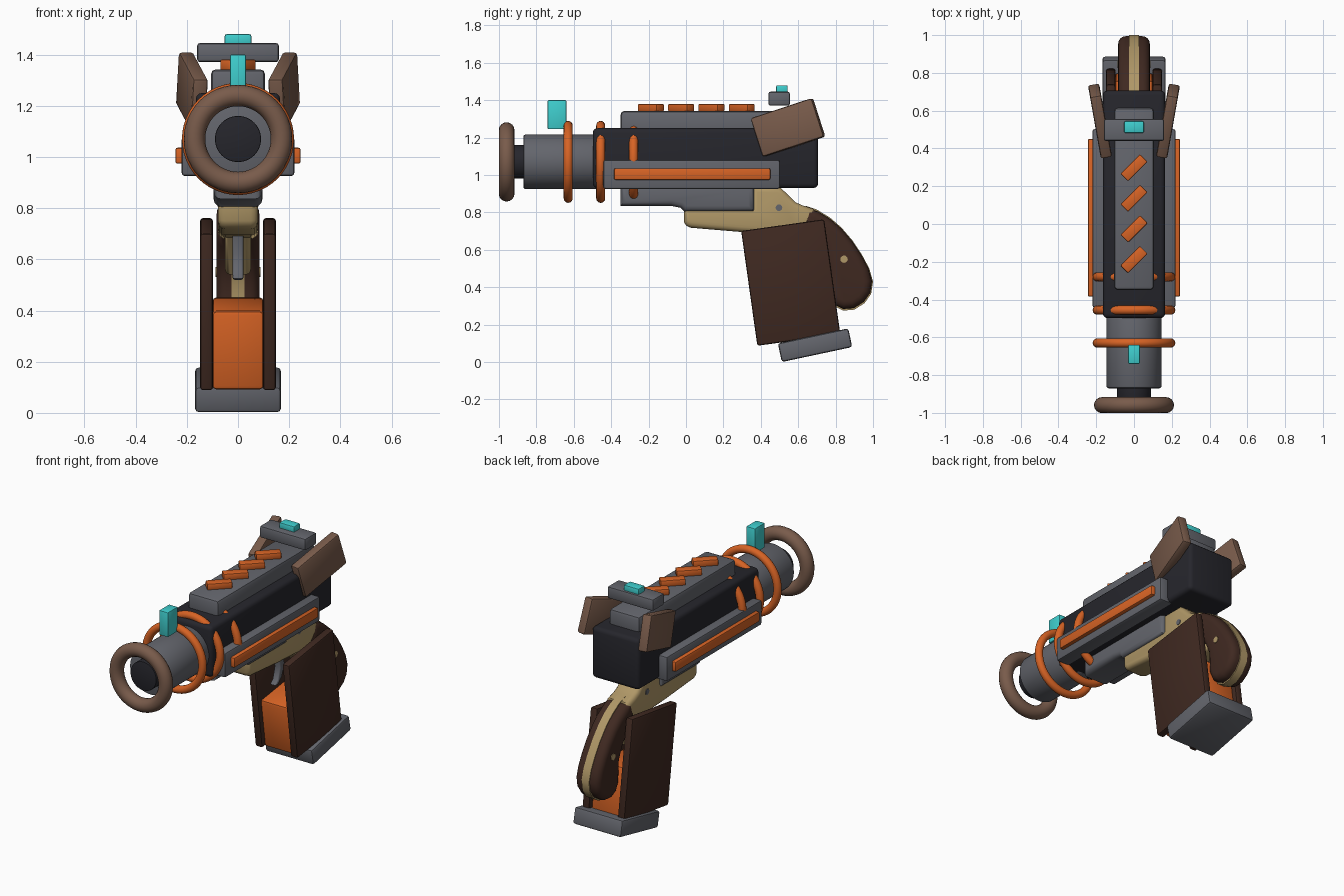
import bpy, bmesh, math
from mathutils import Matrix, Vector, Euler

if "Cube" in bpy.data.objects:
    bpy.data.objects.remove(bpy.data.objects["Cube"])


def material(name, rgb):
    m = bpy.data.materials.new(name)
    m.diffuse_color = (*rgb, 1)
    m.use_nodes = True
    m.node_tree.nodes["Principled BSDF"].inputs["Base Color"].default_value = m.diffuse_color
    return m


GREY = material("steel grey", (0.125, 0.13, 0.15))
DARK = material("near black", (0.019, 0.019, 0.025))
ORANGE = material("orange", (0.68, 0.125, 0.018))
BROWN = material("mid brown", (0.19, 0.105, 0.07))
WOOD = material("dark wood", (0.05, 0.022, 0.015))
TAN = material("tan", (0.43, 0.31, 0.135))
CYAN = material("cyan", (0.05, 0.62, 0.62))


def finish(bm, name, mat):
    bmesh.ops.recalc_face_normals(bm, faces=bm.faces[:])
    me = bpy.data.meshes.new(name)
    bm.to_mesh(me)
    bm.free()
    ob = bpy.data.objects.new(name, me)
    bpy.context.collection.objects.link(ob)
    me.materials.append(mat)
    bpy.ops.object.select_all(action='DESELECT')
    ob.select_set(True)
    bpy.context.view_layer.objects.active = ob
    bpy.ops.object.shade_smooth_by_angle(angle=math.radians(40))
    return ob


def box(name, mat, center, size, rot=(0, 0, 0), bevel=0.012, seg=2):
    bm = bmesh.new()
    bmesh.ops.create_cube(bm, size=1)
    bmesh.ops.scale(bm, vec=size, verts=bm.verts[:])
    if bevel:
        bmesh.ops.bevel(bm, geom=bm.edges[:], offset=bevel, segments=seg,
                        profile=0.5, affect='EDGES')
    r = Euler([math.radians(a) for a in rot]).to_matrix().to_4x4()
    bm.transform(Matrix.Translation(center) @ r)
    return finish(bm, name, mat)


def cylinder(name, mat, center, radius, length, axis='Y', bevel=0.01, seg=48):
    bm = bmesh.new()
    bmesh.ops.create_cone(bm, cap_ends=True, segments=seg, radius1=radius,
                          radius2=radius, depth=length)
    rims = [e for e in bm.edges if abs(e.verts[0].co.z - e.verts[1].co.z) < 1e-5]
    if bevel:
        bmesh.ops.bevel(bm, geom=rims, offset=bevel, segments=2,
                        profile=0.5, affect='EDGES')
    r = Matrix.Rotation(math.pi / 2, 4, 'X' if axis == 'Y' else 'Y')
    bm.transform(Matrix.Translation(center) @ r)
    return finish(bm, name, mat)


def ring(name, mat, y, major, minor):
    bpy.ops.mesh.primitive_torus_add(location=(0, y, 1.07), rotation=(math.pi / 2, 0, 0),
                                     major_radius=major, minor_radius=minor,
                                     major_segments=48, minor_segments=16)
    ob = bpy.context.object
    ob.name = name
    ob.data.materials.append(mat)
    bpy.ops.object.shade_smooth_by_angle(angle=math.radians(40))


def profile(name, mat, pts, half, bevel=0.0, seg=3):
    """Extrude a (y, z) outline across x and round its two rims."""
    bm = bmesh.new()
    f = bm.faces.new([bm.verts.new((-half, y, z)) for y, z in pts])
    ext = bmesh.ops.extrude_face_region(bm, geom=[f], use_keep_orig=True)
    bmesh.ops.translate(bm, vec=(2 * half, 0, 0),
                        verts=[v for v in ext['geom'] if isinstance(v, bmesh.types.BMVert)])
    bmesh.ops.recalc_face_normals(bm, faces=bm.faces[:])
    if bevel:
        rims = [e for e in bm.edges if abs(e.verts[0].co.x - e.verts[1].co.x) < 1e-5]
        bmesh.ops.bevel(bm, geom=rims, offset=bevel, segments=seg,
                        profile=0.5, affect='EDGES')
    return finish(bm, name, mat)


# Barrel, muzzle and rings
cylinder("muzzle_core", DARK, (0, -0.85, 1.07), 0.09, 0.18, bevel=0.004)
cylinder("barrel", GREY, (0, -0.66, 1.07), 0.146, 0.42, bevel=0.012)
ring("muzzle_ring", BROWN, -0.959, 0.17, 0.042)
for i, y in enumerate((-0.63, -0.456, -0.28)):
    ring(f"barrel_ring_{i + 1}", ORANGE, y, 0.195, 0.024)

# Main body and top rail
box("body", DARK, (0, 0.104, 1.09), (0.33, 1.205, 0.32), bevel=0.025, seg=3)
box("top_rail", GREY, (0, 0.133, 1.27), (0.212, 0.965, 0.145), bevel=0.02)
for i in range(4):
    box(f"top_slat_{i + 1}", ORANGE, (0, -0.188 + 0.162 * i, 1.36), (0.146, 0.057, 0.04),
        rot=(0, 0, 45), bevel=0.006)

# Side rails, strips and rear ears
for s, side in ((1, "right"), (-1, "left")):
    box(f"side_rail_{side}", GREY, (s * 0.175, 0.03, 1.003), (0.09, 0.945, 0.155))
    box(f"side_strip_{side}", ORANGE, (s * 0.222, 0.033, 1.005), (0.045, 0.835, 0.062), bevel=0.008)
    box(f"rear_ear_{side}", BROWN, (s * 0.18, 0.545, 1.254), (0.06, 0.35, 0.217),
        rot=(18, 0, -s * 10))

# Sights
box("rear_sight", GREY, (0, 0.498, 1.408), (0.32, 0.116, 0.075))
box("rear_sight_dot", CYAN, (0, 0.513, 1.457), (0.104, 0.062, 0.045), bevel=0.007)
box("front_sight", CYAN, (0, -0.69, 1.323), (0.062, 0.1, 0.155), bevel=0.006)

# Under frame in steel
profile("under_frame", GREY, [(-0.35, 0.95), (-0.35, 0.835), (-0.08, 0.835), (-0.03, 0.825),
                              (-0.01, 0.805), (0.365, 0.805), (0.365, 0.95)], 0.095, 0.03)

# Tan frame, neck and back strap
profile("tan_frame", TAN, [(-0.012, 0.83), (-0.012, 0.75), (0.0, 0.73), (0.025, 0.718),
                           (0.3, 0.695), (0.6, 0.68), (0.70, 0.77), (0.68, 0.82),
                           (0.62, 0.838), (0.585, 0.855), (0.54, 0.90), (0.50, 0.935),
                           (0.355, 0.935), (0.355, 0.83)], 0.078, 0.028)
profile("grip_neck", TAN, [(0.45, 0.72), (0.53, 0.64), (0.62, 0.54), (0.74, 0.56),
                           (0.74, 0.74)], 0.05, 0.02)
back = [(0.64, 0.835), (0.70, 0.815), (0.77, 0.772), (0.83, 0.72), (0.89, 0.65), (0.94, 0.575),
        (0.98, 0.50), (1.0, 0.43), (0.99, 0.365), (0.955, 0.315), (0.90, 0.28), (0.84, 0.275)]
front = [(0.79, 0.30), (0.762, 0.36), (0.76, 0.43), (0.755, 0.50), (0.72, 0.58),
         (0.66, 0.65), (0.60, 0.70)]
profile("back_strap", TAN, back + front, 0.026)

# Rounded wooden grip, set just inside the strap outline
c = Vector((0.84, 0.53))
grip = [tuple(c + (Vector(p) - c) * 0.965) for p in back + front]
profile("wood_grip", WOOD, grip, 0.084, 0.04, 4)
cylinder("grip_pin", TAN, (0, 0.845, 0.55), 0.02, 0.176, axis='X', bevel=0, seg=12)
cylinder("frame_screw", GREY, (0, 0.497, 0.825), 0.018, 0.162, axis='X', bevel=0, seg=12)

# Trigger
profile("trigger", GREY, [(0.37, 0.71), (0.39, 0.62), (0.37, 0.55), (0.345, 0.525),
                          (0.37, 0.52), (0.41, 0.56), (0.435, 0.63), (0.43, 0.71)], 0.021, 0.008)

# Tilted magazine, side panels and base plate
tilt = Matrix.Rotation(math.radians(8), 3, 'X')
hub = Vector((0, 0.56, 0.425))
box("magazine", ORANGE, hub + tilt @ Vector((0, 0, -0.155)), (0.2, 0.40, 0.31), rot=(8, 0, 0),
    bevel=0.015)
for s, side in ((1, "right"), (-1, "left")):
    box(f"side_panel_{side}", WOOD, hub + Vector((s * 0.123, 0, 0)), (0.05, 0.448, 0.62),
        rot=(8, 0, 0))
box("base_plate", GREY, (0, 0.69, 0.09), (0.335, 0.385, 0.102), rot=(12, 0, 0), bevel=0.014)
